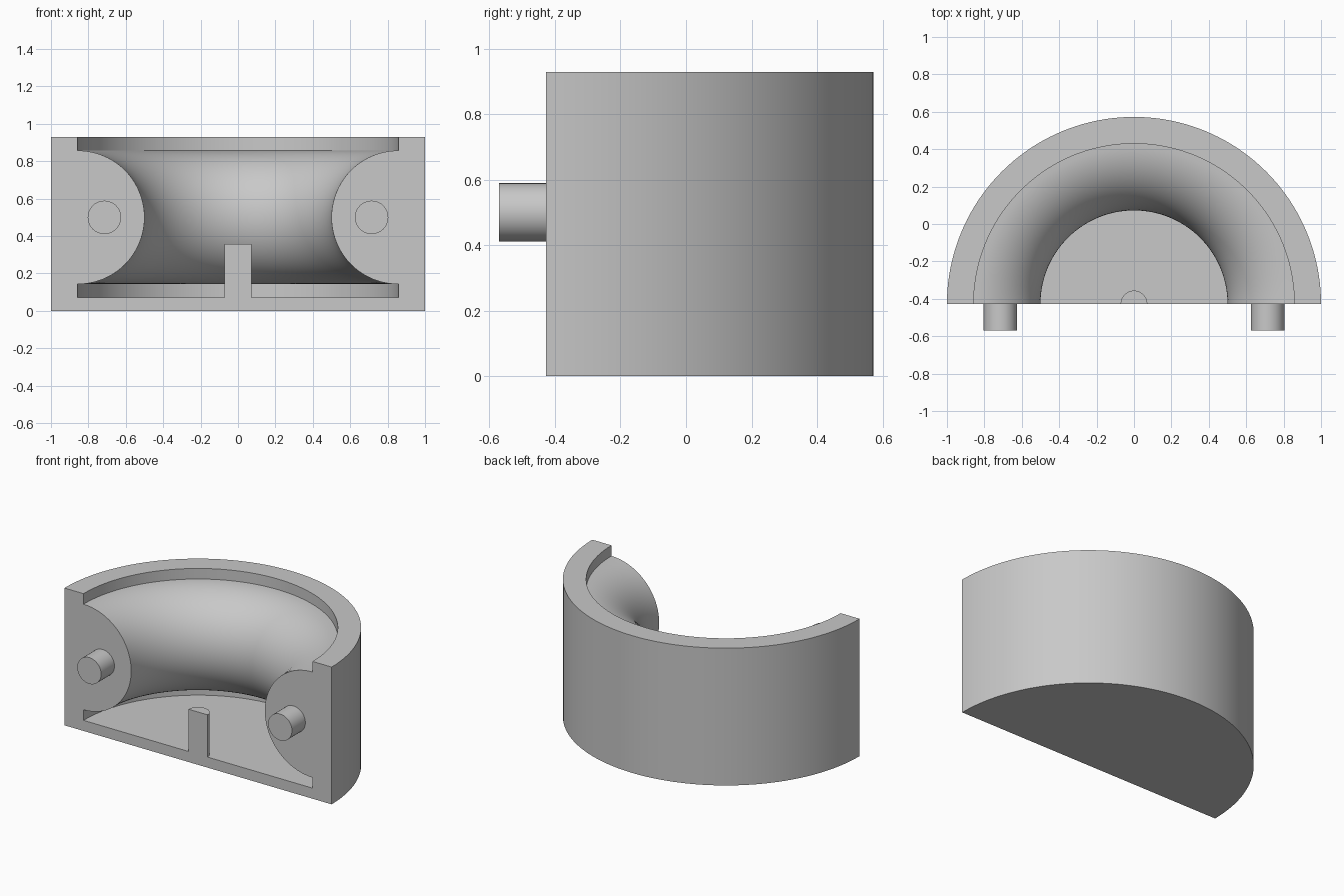
import bpy
import bmesh
from math import sin, cos, pi, radians
from mathutils import Matrix

cube = bpy.data.objects.get("Cube")
if cube:
    bpy.data.objects.remove(cube, do_unlink=True)

U = 1 / 14          # one wall step of the mould
FACE_Y = -0.4275    # flat parting face
SEGMENTS = 80

grey = bpy.data.materials.new("plain grey")
grey.use_nodes = True
colour = (0.58, 0.58, 0.58, 1)
grey.diffuse_color = colour
grey.node_tree.nodes["Principled BSDF"].inputs["Base Color"].default_value = colour


def finish(bm, name):
    """Turn the bmesh into a shaded, coloured object."""
    bmesh.ops.recalc_face_normals(bm, faces=bm.faces)
    mesh = bpy.data.meshes.new(name)
    bm.to_mesh(mesh)
    bm.free()
    mesh.materials.append(grey)
    obj = bpy.data.objects.new(name, mesh)
    bpy.context.collection.objects.link(obj)
    bpy.ops.object.select_all(action='DESELECT')
    obj.select_set(True)
    bpy.context.view_layer.objects.active = obj
    bpy.ops.object.shade_smooth_by_angle(angle=radians(30))
    return obj


def half_lathe(profile, name, segments):
    """Revolve a closed (radius, height) profile half a turn and cap it."""
    bm = bmesh.new()
    rings = []
    for i in range(segments + 1):
        a = pi * i / segments
        rings.append([bm.verts.new((r * cos(a), FACE_Y + r * sin(a), z))
                      for r, z in profile])
    count = len(profile)
    for ring, after in zip(rings, rings[1:]):
        for j in range(count):
            k = (j + 1) % count
            if profile[j][0] or profile[k][0]:
                bm.faces.new((ring[j], ring[k], after[k], after[j]))
    bm.faces.new(rings[0])
    bm.faces.new(rings[-1])
    bmesh.ops.remove_doubles(bm, verts=bm.verts, dist=1e-5)
    return finish(bm, name)


# Mould body: floor, outer wall, grooves and the rounded bulge
bulge = [(12 + 5 * cos(a), 7 + 5 * sin(a))
         for a in (pi / 2 + pi * i / 40 for i in range(41))]
outline = [(0, 0), (14, 0), (14, 13), (12, 13)] + bulge + [(12, 1), (0, 1)]
half_lathe([(r * U, z * U) for r, z in outline], "mould_body", SEGMENTS)

# Half-round post in the middle of the floor
post = [(0, 1), (1, 1), (1, 5), (0, 5)]
half_lathe([(r * U, z * U) for r, z in post], "centre_post", 24)

# Locating pins on the parting face
for side, name in ((1, "left_pin"), (-1, "right_pin")):
    bm = bmesh.new()
    place = Matrix.Translation((side * 10 * U, FACE_Y - U, 7 * U))
    bmesh.ops.create_cone(bm, cap_ends=True, segments=40, radius1=1.25 * U,
                          radius2=1.25 * U, depth=2 * U,
                          matrix=place @ Matrix.Rotation(pi / 2, 4, 'X'))
    finish(bm, name)
